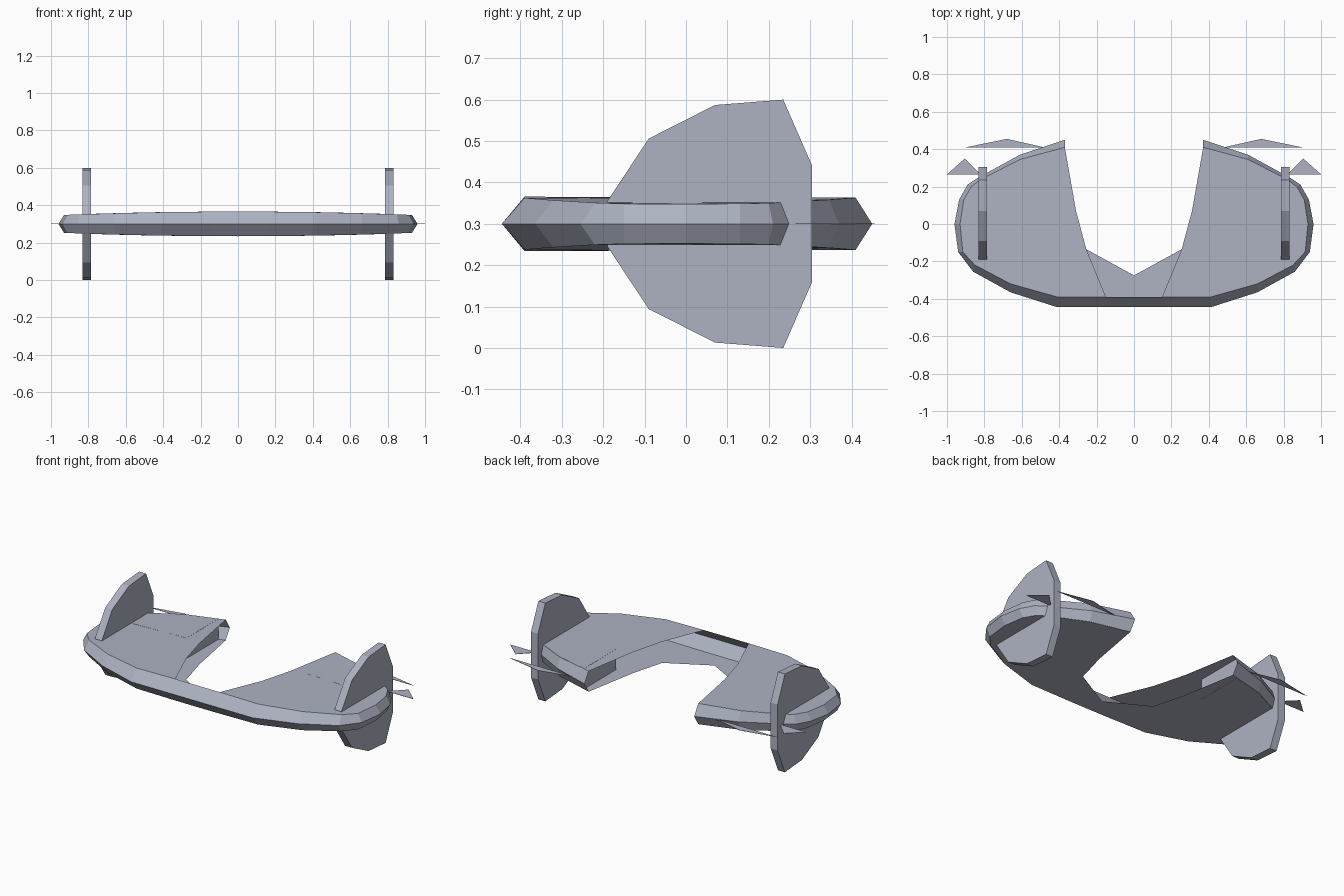
import bpy

cube = bpy.data.objects.get("Cube")
if cube:
    bpy.data.objects.remove(cube, do_unlink=True)

MID = 0.3  # height of the wing's centre plane

hull = bpy.data.materials.new("blue_grey_hull")
hull.use_nodes = True
colour = (0.42, 0.45, 0.54, 1)
hull.diffuse_color = colour
hull.node_tree.nodes["Principled BSDF"].inputs["Base Color"].default_value = colour


def add_part(name, verts, faces):
    """Make the left half of a part and mirror it across x = 0."""
    mesh = bpy.data.meshes.new(name)
    mesh.from_pydata(verts, [], faces)
    mesh.materials.append(hull)
    obj = bpy.data.objects.new(name, mesh)
    bpy.context.collection.objects.link(obj)
    mirror = obj.modifiers.new("Mirror", "MIRROR")
    mirror.use_clip = True
    return obj


def add_prism(name, low, high):
    """Join two matching loops of points into a closed solid."""
    n = len(low)
    sides = [(i, (i + 1) % n, n + (i + 1) % n, n + i) for i in range(n)]
    caps = [tuple(reversed(range(n))), tuple(range(n, 2 * n))]
    return add_part(name, low + high, sides + caps)


def half_depth(x):
    return 0.066 - 0.021 * x * x


# Wing: sharp outer rim, bevelled to slightly smaller top and bottom skins
rim = [(0, -.445), (.15, -.445), (.41, -.445), (.66, -.365), (.86, -.255),
       (.94, -.15), (.96, 0), (.935, .13), (.89, .21), (.83, .25),
       (.61, .37), (.37, .45)]
skin = [(0, -.39), (.15, -.39), (.41, -.39), (.66, -.32), (.85, -.22),
        (.915, -.15), (.93, 0), (.91, .13), (.87, .2), (.815, .24),
        (.61, .345), (.37, .41)]
inner = [(.31, .07), (.255, -.135)]
notch = [(0, -.275)]

n = len(rim)
plan = skin + inner + notch
m = len(plan)
verts = [(x, y, MID) for x, y in rim]
verts += [(x, y, MID + half_depth(x)) for x, y in plan]
verts += [(x, y, MID - half_depth(x)) for x, y in plan]
top, low = n, n + m
faces = []
for i in range(n - 1):
    faces.append((i, i + 1, top + i + 1, top + i))
    faces.append((low + i, low + i + 1, i + 1, i))
# The top skin leaves the middle bay open; the floor runs right across
faces.append([top + i for i in range(1, m - 1)])
faces.append([low + i for i in reversed(range(m))])
add_part("wing", verts, faces)

# Flaps let into the rear of the wing
flap = [(.41, .09), (.78, .09), (.78, .255), (.61, .342), (.41, .398)]
add_prism("flap",
          [(x, y, MID - half_depth(x) - .0005) for x, y in flap],
          [(x, y, MID + half_depth(x) + .0005) for x, y in flap])

# Upright fins near the wing tips, the same above and below the wing
upper = [(.305, .14), (.235, .3), (.07, .287), (-.09, .206), (-.19, .055)]
outline = [(y, MID + z) for y, z in upper]
outline += [(y, MID - z) for y, z in reversed(upper)]
add_prism("fin",
          [(.785, y, z) for y, z in outline],
          [(.832, y, z) for y, z in outline])

# Thin flat spikes trailing behind the wing and the tips
for name, points in (
        ("rear_spike", [(.48, .41), (.9, .41), (.68, .455)]),
        ("tip_spike", [(.82, .265), (1, .265), (.905, .35)])):
    add_prism(name,
              [(x, y, MID - .001) for x, y in points],
              [(x, y, MID + .001) for x, y in points])
